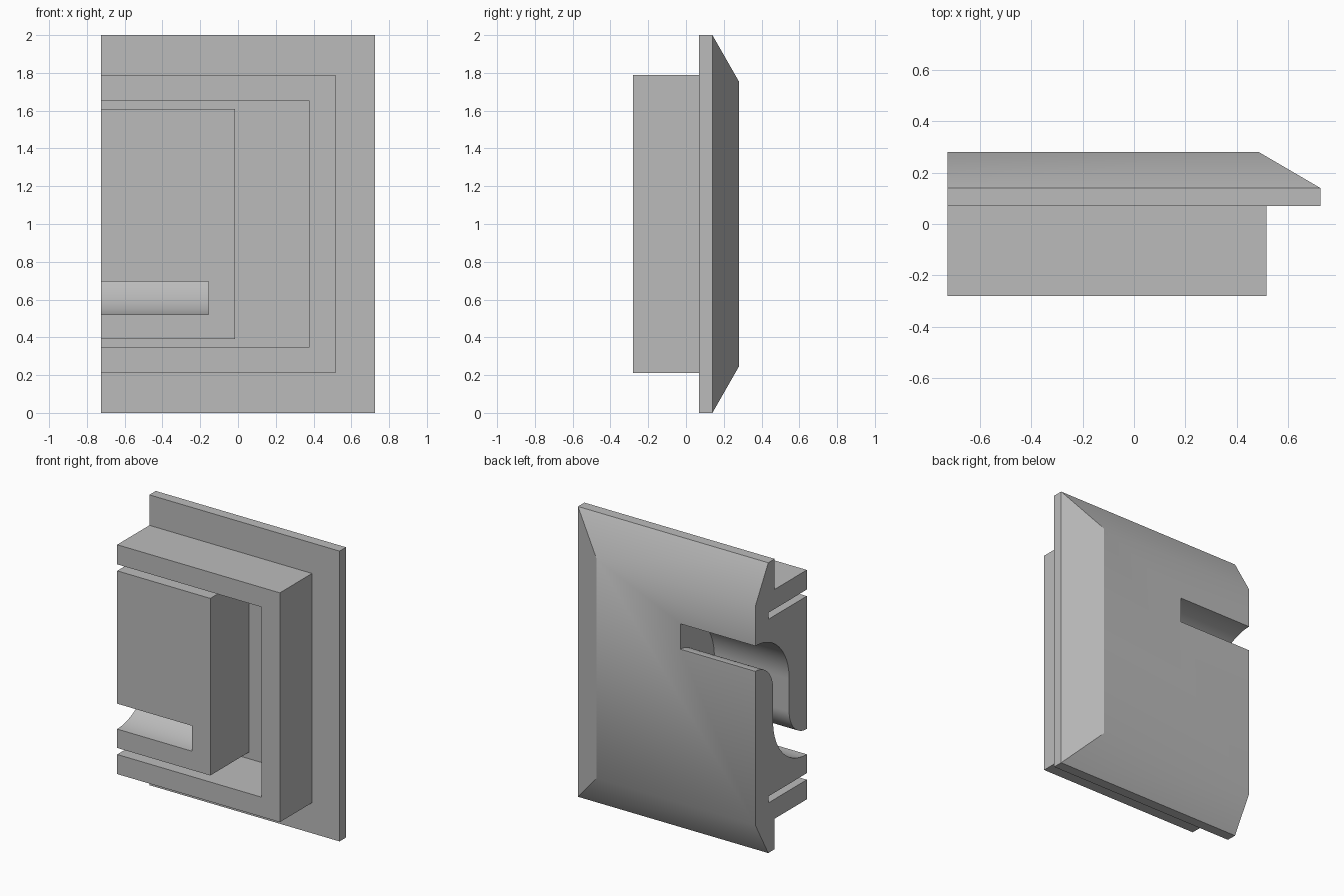
import bpy, bmesh, math

if "Cube" in bpy.data.objects:
    bpy.data.objects.remove(bpy.data.objects["Cube"])

grey = bpy.data.materials.new("plain_grey")
grey.use_nodes = True
grey.diffuse_color = (0.5, 0.5, 0.5, 1)
grey.node_tree.nodes["Principled BSDF"].inputs["Base Color"].default_value = (0.5, 0.5, 0.5, 1)

CUT = -0.725             # plane where the cover is sectioned
FRONT, BACK = -0.28, 0.28
MID = 1.0                # height of the centre


def make_object(name, bm):
    bmesh.ops.recalc_face_normals(bm, faces=bm.faces)
    mesh = bpy.data.meshes.new(name)
    bm.to_mesh(mesh)
    bm.free()
    mesh.materials.append(grey)
    obj = bpy.data.objects.new(name, mesh)
    bpy.context.collection.objects.link(obj)
    return obj


def prism(name, outline, vector):
    """Extrude a closed outline along a vector."""
    bm = bmesh.new()
    face = bm.faces.new([bm.verts.new(p) for p in outline])
    extruded = bmesh.ops.extrude_face_region(bm, geom=[face])["geom"]
    moved = [g for g in extruded if isinstance(g, bmesh.types.BMVert)]
    bmesh.ops.translate(bm, vec=vector, verts=moved)
    return make_object(name, bm)


def box(name, x0, x1, y0, y1, half_height):
    z0, z1 = MID - half_height, MID + half_height
    outline = [(x0, y0, z0), (x1, y0, z0), (x1, y0, z1), (x0, y0, z1)]
    return prism(name, outline, (0, y1 - y0, 0))


def combine(target, tool, operation):
    """Apply a boolean and remove the tool object."""
    tool.hide_render = True
    mod = target.modifiers.new(operation.lower(), 'BOOLEAN')
    mod.operation = operation
    mod.solver = 'EXACT'
    mod.object = tool
    bpy.context.view_layer.objects.active = target
    bpy.ops.object.modifier_apply(modifier=mod.name)
    bpy.data.objects.remove(tool)


# Cover plate with chamfered back edges
bm = bmesh.new()
rings = []
for y, x1, half in ((0.07, 0.725, 1.0), (0.14, 0.725, 1.0), (BACK, 0.485, 0.755)):
    corners = ((-1, -half), (x1, -half), (x1, half), (-1, half))
    rings.append([bm.verts.new((x, y, MID + z)) for x, z in corners])
for a, b in zip(rings, rings[1:]):
    for i in range(4):
        j = (i + 1) % 4
        bm.faces.new((a[i], a[j], b[j], b[i]))
bm.faces.new(rings[0])
bm.faces.new(rings[-1])
body = make_object("vent_cover_body", bm)

# Spigot standing out from the front of the plate
combine(body, box("spigot", -0.95, 0.515, FRONT, 0.1, 0.79), 'UNION')

# U-shaped groove that separates the outer wall from the centre block
outer, inner = (0.375, 0.655), (-0.015, 0.61)
groove = [(-1.2, -outer[1]), (outer[0], -outer[1]), (outer[0], outer[1]), (-1.2, outer[1]),
          (-1.2, inner[1]), (inner[0], inner[1]), (inner[0], -inner[1]), (-1.2, -inner[1])]
combine(body, prism("groove_cutter", [(x, -0.5, MID + z) for x, z in groove],
                    (0, 0.64, 0)), 'DIFFERENCE')

# S-shaped air channel, symmetric under a half turn about its centre
R_IN, WIDTH, STEPS = 0.1925, 0.175, 20
R_OUT = R_IN + WIDTH
ARC_Z = 0.1125


def bend(radius, reverse=False):
    points = []
    for i in range(STEPS + 1):
        t = math.pi / 2 * i / STEPS
        points.append((BACK - radius * math.sin(t), ARC_Z + radius * math.cos(t)))
    return points[::-1] if reverse else points


half_channel = bend(R_IN, True) + [(0.5, ARC_Z + R_IN), (0.5, ARC_Z + R_OUT)] + bend(R_OUT)
channel = half_channel + [(-y, -z) for y, z in half_channel]
combine(body, prism("channel_cutter", [(-1.2, y, MID + z) for y, z in channel],
                    (1.2 - 0.155, 0, 0)), 'DIFFERENCE')

# Section plane
combine(body, box("section_cutter", -1.5, CUT, -1, 1, 1.5), 'DIFFERENCE')

bpy.ops.object.select_all(action='DESELECT')
body.select_set(True)
bpy.context.view_layer.objects.active = body
bpy.ops.object.shade_smooth_by_angle(angle=math.radians(30))
